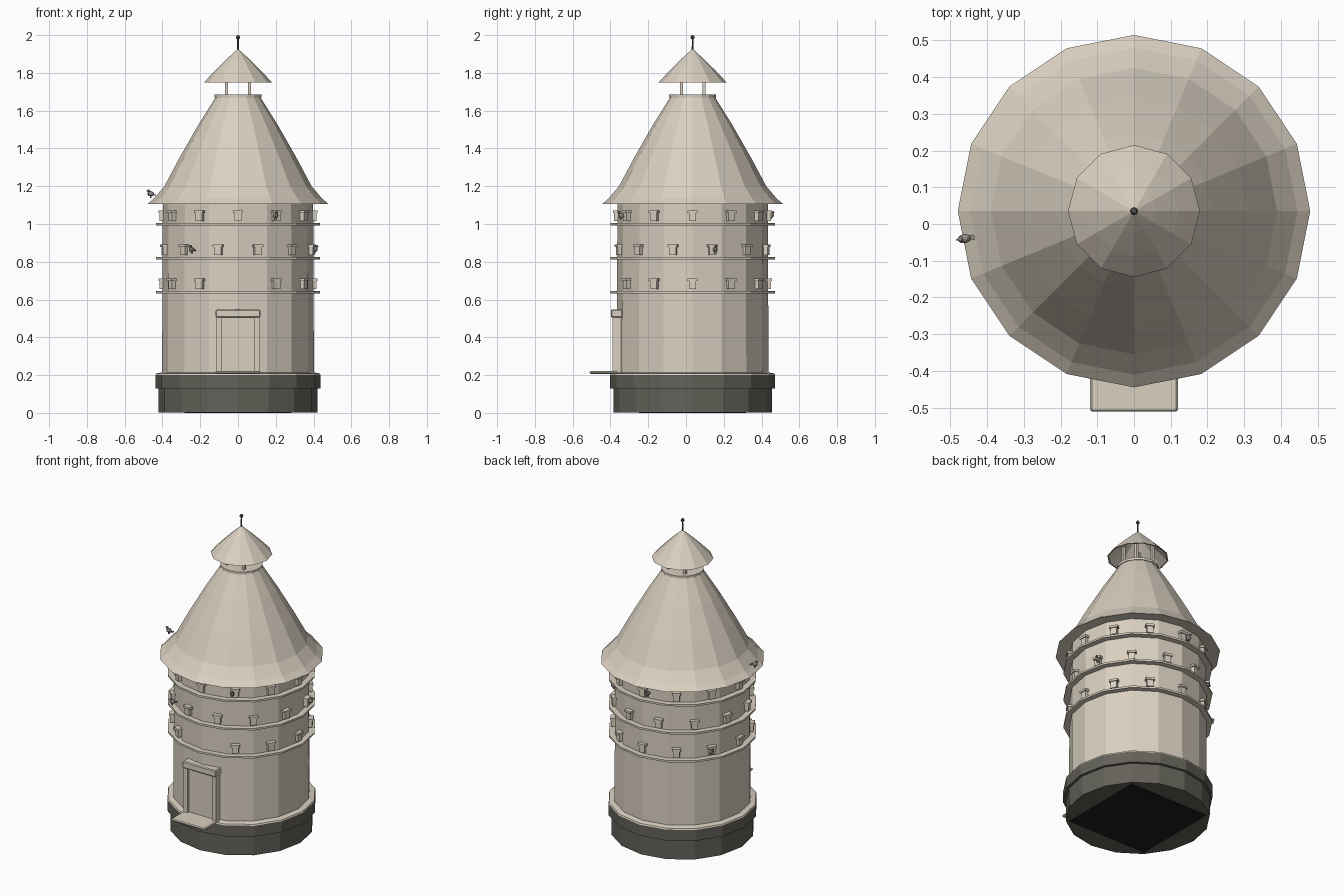
import bpy, bmesh, math
from mathutils import Matrix, Vector

if "Cube" in bpy.data.objects:
    bpy.data.objects.remove(bpy.data.objects["Cube"])

CY = 0.035  # tower axis offset in y


def material(name, rgb):
    m = bpy.data.materials.new(name)
    m.diffuse_color = (*rgb, 1)
    m.use_nodes = True
    m.node_tree.nodes["Principled BSDF"].inputs["Base Color"].default_value = m.diffuse_color
    return m


CREAM = material("cream_plaster", (0.70, 0.63, 0.53))
DARK = material("dark_stone", (0.125, 0.12, 0.10))
GREY = material("pigeon_grey", (0.30, 0.28, 0.25))
IRON = material("iron", (0.10, 0.10, 0.09))
BLACK = material("shadow_black", (0.012, 0.012, 0.012))


def finish(bm, name, mat):
    bmesh.ops.recalc_face_normals(bm, faces=bm.faces)
    me = bpy.data.meshes.new(name)
    bm.to_mesh(me)
    bm.free()
    me.materials.append(mat)
    ob = bpy.data.objects.new(name, me)
    bpy.context.collection.objects.link(ob)
    return ob


def lathe(name, profile, mat, sides=16, closed=False):
    """Flat-faced turned solid from (radius, z) points, with a vertex on each axis."""
    bm = bmesh.new()
    rings = []
    for r, z in profile:
        if r == 0:
            rings.append([bm.verts.new((0, CY, z))] * sides)
        else:
            rings.append([bm.verts.new((r * math.sin(2 * math.pi * i / sides),
                                        CY - r * math.cos(2 * math.pi * i / sides), z))
                          for i in range(sides)])
    pairs = list(zip(rings, rings[1:]))
    if closed:
        pairs.append((rings[-1], rings[0]))
    for a, b in pairs:
        for i in range(sides):
            j = (i + 1) % sides
            bm.faces.new(list(dict.fromkeys((a[i], a[j], b[j], b[i]))))
    if not closed:
        for ring in (rings[0], rings[-1]):
            if ring[0] is not ring[1]:
                bm.faces.new(ring)
    return finish(bm, name, mat)


def add_box(bm, lo, hi, matrix=Matrix()):
    lo, hi = Vector(lo), Vector(hi)
    size = hi - lo
    bmesh.ops.create_cube(bm, size=1, matrix=matrix @ Matrix.Translation((lo + hi) / 2)
                          @ Matrix.Diagonal((*size, 1)))


def box(name, lo, hi, mat):
    bm = bmesh.new()
    add_box(bm, lo, hi)
    return finish(bm, name, mat)


def around(angle, z):
    """Frame on the tower axis, whose -y points outward at this angle from the front."""
    return Matrix.Translation((0, CY, z)) @ Matrix.Rotation(angle, 4, 'Z')


# Plinth, weathered top course and floor
lathe("plinth", [(0.42, 0.003), (0.42, 0.13), (0.437, 0.13), (0.437, 0.2)], DARK)
lathe("plinth_cap", [(0.437, 0.2), (0.434, 0.208), (0.40, 0.215)], CREAM)
box("floor", (-0.283, CY - 0.283, 0), (0.283, CY + 0.283, 0.006), BLACK)

# Tower wall and alighting ledges
lathe("tower_wall", [(0.402, 0.21), (0.398, 1.13)], CREAM)
for i, z in enumerate((0.632, 0.812, 0.992)):
    lathe(f"ledge_{i + 1}", [(0.39, z), (0.435, z), (0.435, z + 0.012), (0.39, z + 0.012)],
          CREAM, closed=True)

# Flared roof with curb
lathe("roof", [(0.39, 1.115), (0.48, 1.105), (0.445, 1.135), (0.39, 1.2), (0.31, 1.35),
               (0.21, 1.525), (0.118, 1.672)], CREAM)
lathe("roof_curb", [(0.118, 1.67), (0.124, 1.67), (0.124, 1.685), (0.118, 1.685)], CREAM)

# Lantern posts and cap
bm = bmesh.new()
for x in (-0.06, 0.06):
    for y in (-0.06, 0.06):
        add_box(bm, (x - 0.008, CY + y - 0.008, 1.68), (x + 0.008, CY + y + 0.008, 1.83))
finish(bm, "lantern_posts", CREAM)
lathe("lantern_cap", [(0, 1.91), (0.12, 1.802), (0.172, 1.75), (0.18, 1.75), (0.122, 1.812),
                      (0.06, 1.873), (0, 1.928)], CREAM, sides=12)

# Finial
lathe("finial", [(0.005, 1.91), (0.004, 1.978), (0.010, 1.982), (0.011, 1.99), (0.007, 1.998),
                 (0, 2.0)], IRON, sides=8)

# Nest boxes in staggered rows, with one left out above the door
bm = bmesh.new()
for row, (z, shift) in enumerate(((0.655, 0), (0.835, 0.5), (1.015, 0))):
    for i in range(12):
        if row == 0 and i == 0:
            continue
        m = around((i + shift) * math.pi / 6, z)
        add_box(bm, (-0.019, -0.415, 0), (0.019, -0.37, 0.042), m)
        add_box(bm, (-0.026, -0.421, 0.042), (0.026, -0.37, 0.056), m)
finish(bm, "nest_boxes", CREAM)

# Doorway
bm = bmesh.new()
for s in (-1, 1):
    x0, x1 = sorted((s * 0.086, s * 0.114))
    add_box(bm, (x0, -0.388, 0.21), (x1, -0.33, 0.51))
finish(bm, "door_jambs", CREAM)
lintel = box("door_lintel", (-0.118, -0.397, 0.505), (0.118, -0.33, 0.548), CREAM)
box("door_panel", (-0.09, -0.373, 0.21), (0.09, -0.34, 0.51), CREAM)
step = box("door_step", (-0.12, -0.511, 0.207), (0.12, -0.36, 0.221), CREAM)
for ob in (lintel, step):
    mod = ob.modifiers.new("soft_edge", 'BEVEL')
    mod.width = 0.005
    mod.segments = 1


def pigeon(i, x, y, z):
    """Small bird facing outward: body, head, beak and tail."""
    m = Matrix.Translation((x, y, z)) @ Matrix.Rotation(math.atan2(x, CY - y), 4, 'Z')
    b = bmesh.new()
    for loc, scale in (((0, 0, 0), (0.013, 0.018, 0.014)),
                       ((0, -0.011, 0.016), (0.008, 0.008, 0.008))):
        bmesh.ops.create_uvsphere(b, u_segments=8, v_segments=6, radius=1,
                                  matrix=m @ Matrix.Translation(loc)
                                  @ Matrix.Diagonal((*scale, 1)))
    add_box(b, (-0.002, -0.023, 0.013), (0.002, -0.016, 0.017), m)
    add_box(b, (-0.007, 0.012, -0.008), (0.007, 0.028, -0.003), m)
    add_box(b, (-0.006, -0.003, -0.022), (0.006, 0.002, -0.01), m)
    finish(b, f"pigeon_{i}", GREY)


# Pigeons on the ledges and at the eave
for i, p in enumerate(((0.20, -0.345, 1.045), (-0.245, -0.315, 0.865), (0.405, 0.155, 0.865),
                       (-0.04, 0.448, 1.045), (-0.365, 0.26, 0.685), (-0.462, -0.04, 1.16))):
    pigeon(i + 1, *p)
